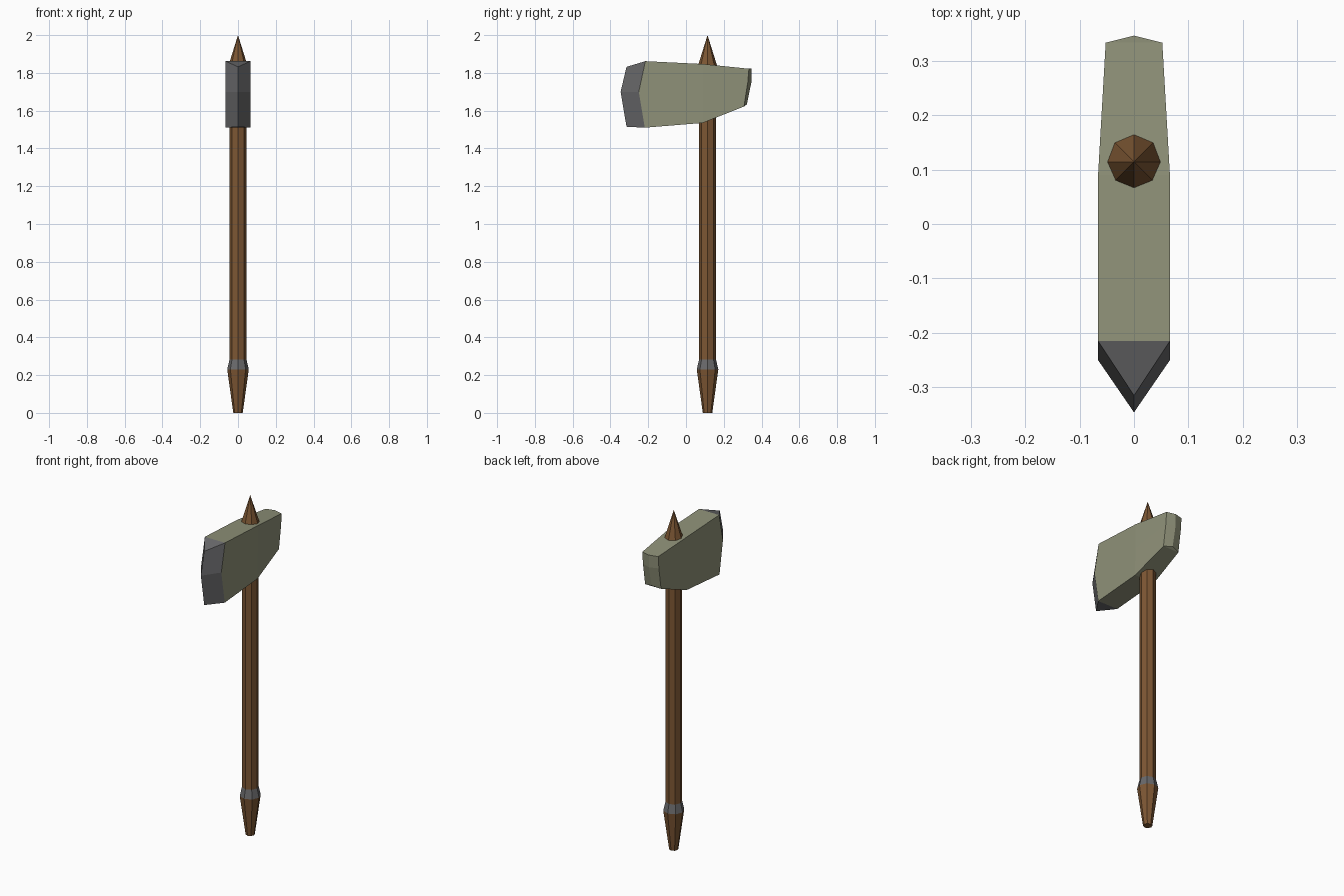
import bpy
import bmesh
import math

cube = bpy.data.objects.get("Cube")
if cube:
    bpy.data.objects.remove(cube, do_unlink=True)


def material(name, rgb):
    m = bpy.data.materials.new(name)
    m.use_nodes = True
    m.diffuse_color = (*rgb, 1)
    m.node_tree.nodes["Principled BSDF"].inputs["Base Color"].default_value = (*rgb, 1)
    return m


WOOD = material("brown wood", (0.205, 0.095, 0.034))
STONE = material("olive stone", (0.275, 0.285, 0.19))
STEEL = material("dark grey steel", (0.14, 0.14, 0.145))

SHAFT_Y = 0.114


def finish(name, bm, mats):
    bmesh.ops.recalc_face_normals(bm, faces=bm.faces)
    mesh = bpy.data.meshes.new(name)
    bm.to_mesh(mesh)
    bm.free()
    for m in mats:
        mesh.materials.append(m)
    obj = bpy.data.objects.new(name, mesh)
    bpy.context.collection.objects.link(obj)
    return obj


def tapered(name, z0, r0, z1, r1, mat, caps=True):
    """Eight-sided tapered section standing on the handle axis."""
    bm = bmesh.new()
    rings = []
    for z, r in ((z0, r0), (z1, r1)):
        if r == 0:
            rings.append([bm.verts.new((0, SHAFT_Y, z))] * 8)
        else:
            rings.append([bm.verts.new((r * math.cos(i * math.pi / 4),
                                        SHAFT_Y + r * math.sin(i * math.pi / 4), z))
                          for i in range(8)])
    low, high = rings
    for i in range(8):
        j = (i + 1) % 8
        corners = [low[i], low[j], high[j], high[i]]
        bm.faces.new(list(dict.fromkeys(corners)))
    if caps:
        for ring, r in ((low, r0), (high, r1)):
            if r:
                bm.faces.new(ring)
    return finish(name, bm, [mat])


# Handle, from the pommel up to the spike
tapered("pommel", 0, 0.025, 0.23, 0.057, WOOD)
tapered("collar", 0.23, 0.057, 0.282, 0.045, STEEL)
tapered("shaft", 0.282, 0.045, 1.80, 0.045, WOOD)
tapered("top_spike", 1.84, 0.05, 2.0, 0, WOOD)

# Head: stations from cutting edge to back, each a half width
# and the (y, z) of its top, middle and bottom
stations = [
    (0, [(-0.315, 1.832), (-0.346, 1.70), (-0.315, 1.515)]),
    (0.066, [(-0.215, 1.862), (-0.25, 1.70), (-0.218, 1.51)]),
    (0.066, [(0.09, 1.847), (0.09, 1.70), (0.088, 1.535)]),
    (0.052, [(0.333, 1.822), (0.327, 1.75), (0.307, 1.622)]),
    (0, [(0.346, 1.822), (0.346, 1.75), (0.322, 1.633)]),
]
bm = bmesh.new()
columns = {1: [], -1: []}
for width, points in stations:
    right = [bm.verts.new((width, y, z)) for y, z in points]
    left = right if width == 0 else [bm.verts.new((-width, y, z)) for y, z in points]
    columns[1].append(right)
    columns[-1].append(left)


def add_face(corners, index):
    face = bm.faces.new(list(dict.fromkeys(corners)))
    face.material_index = 1 if index == 0 else 0


for k in range(len(stations) - 1):
    for side in columns.values():
        for row in range(2):
            add_face([side[k][row], side[k + 1][row],
                      side[k + 1][row + 1], side[k][row + 1]], k)
    for row in (0, 2):
        add_face([columns[1][k][row], columns[1][k + 1][row],
                  columns[-1][k + 1][row], columns[-1][k][row]], k)
finish("axe_head", bm, [STONE, STEEL])
